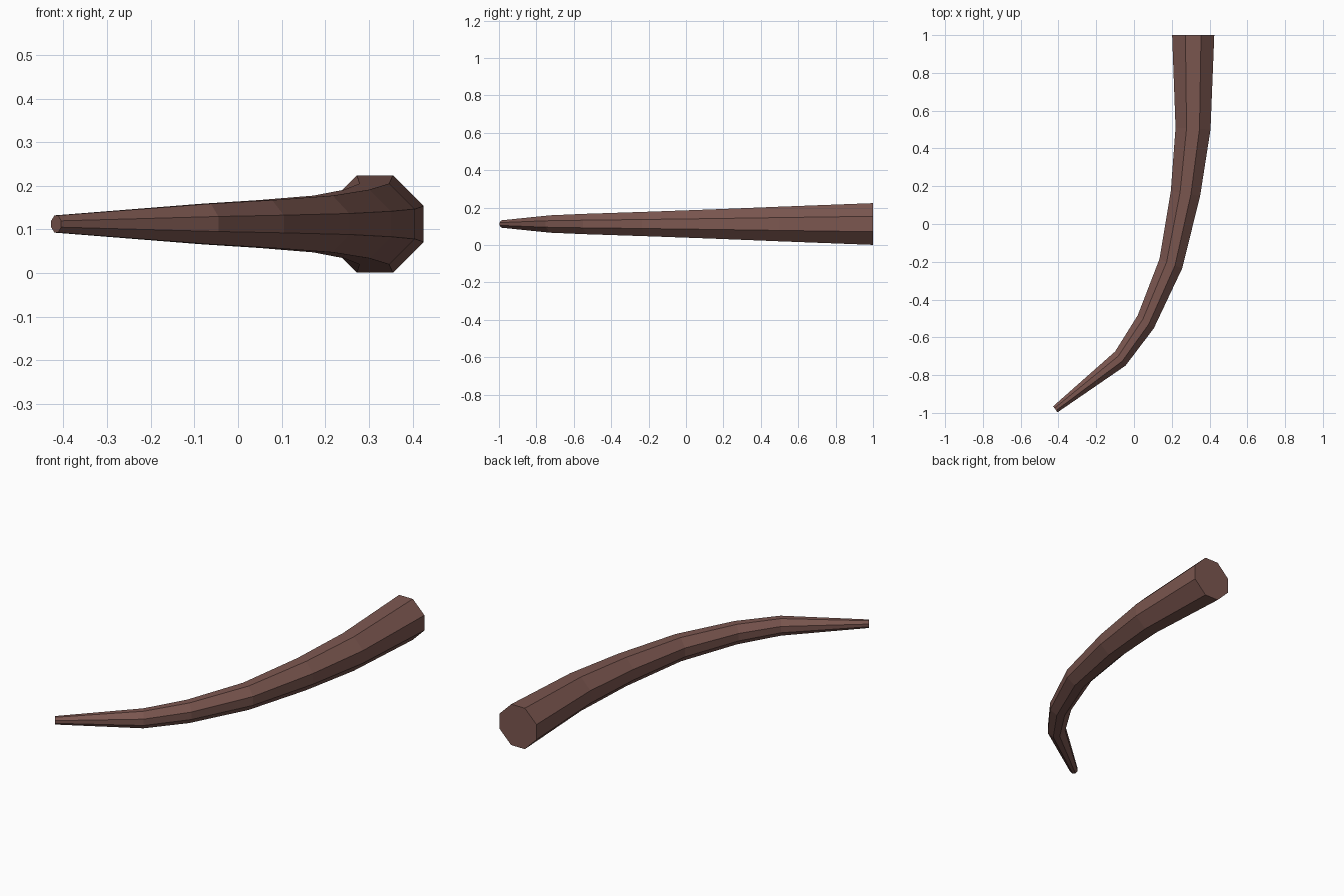
import bpy, bmesh
from mathutils import Vector

if "Cube" in bpy.data.objects:
    bpy.data.objects.remove(bpy.data.objects["Cube"])

# Inner and outer edge of each ring in plan, from the wide base to the tip
RINGS = [
    ((0.202, 1.0), (0.425, 1.0)),
    ((0.220, 0.51), (0.405, 0.50)),
    ((0.195, 0.175), (0.350, 0.148)),
    ((0.135, -0.185), (0.255, -0.235)),
    ((0.020, -0.483), (0.105, -0.552)),
    ((-0.100, -0.675), (-0.045, -0.750)),
    ((-0.428, -0.965), (-0.405, -0.997)),
]
MID_Z = 0.1125
F = 0.37  # half length of an octagon side, relative to its half width
OCTAGON = [(1, -F), (1, F), (F, 1), (-F, 1), (-1, F), (-1, -F), (-F, -1), (F, -1)]

# Octagonal rings bridged into a curved, tapering horn
bm = bmesh.new()
rings = []
for inner, outer in RINGS:
    a, b = Vector((*inner, MID_Z)), Vector((*outer, MID_Z))
    centre, half = (a + b) / 2, (b - a) / 2
    up = Vector((0, 0, half.length))
    rings.append([bm.verts.new(centre + half * u + up * v) for u, v in OCTAGON])
for r, s in zip(rings, rings[1:]):
    for i in range(8):
        j = (i + 1) % 8
        bm.faces.new((r[i], r[j], s[j], s[i]))

# Flat caps
bm.faces.new(rings[0])
bm.faces.new(rings[-1])
bmesh.ops.recalc_face_normals(bm, faces=bm.faces)

mesh = bpy.data.meshes.new("horn")
bm.to_mesh(mesh)
bm.free()
horn = bpy.data.objects.new("horn", mesh)
bpy.context.collection.objects.link(horn)

mat = bpy.data.materials.new("brown_horn")
mat.diffuse_color = (0.2, 0.095, 0.08, 1)
mat.use_nodes = True
mat.node_tree.nodes["Principled BSDF"].inputs["Base Color"].default_value = mat.diffuse_color
mesh.materials.append(mat)
